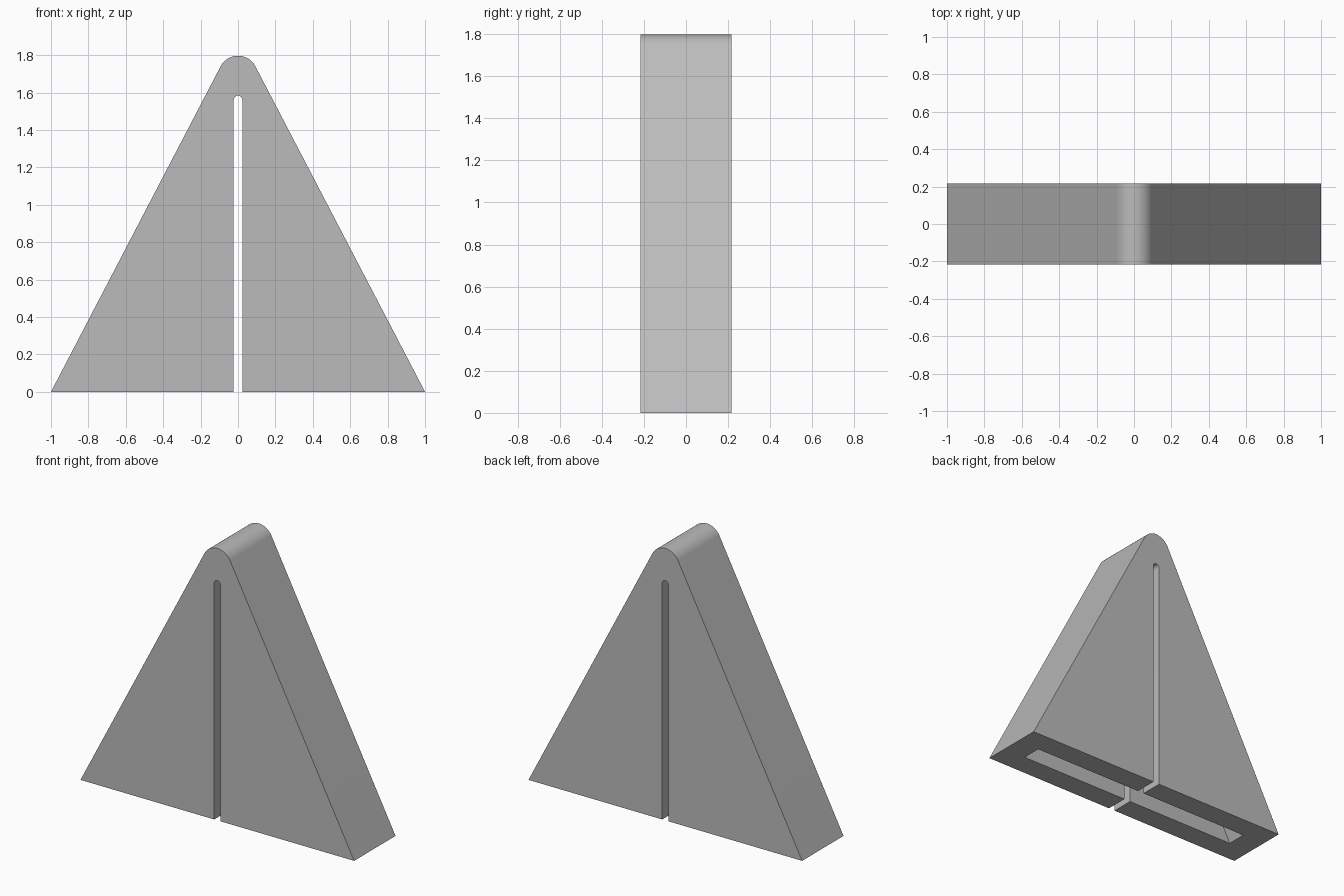
import bpy, bmesh, math

if "Cube" in bpy.data.objects:
    bpy.data.objects.remove(bpy.data.objects["Cube"])

HALF_W, HALF_D, HEIGHT = 1.0, 0.216, 1.797
TIP_R, SLOT_R = 0.105, 0.023
CAVITY_W, CAVITY_D = 0.837, 0.066

grey = bpy.data.materials.new("grey")
grey.diffuse_color = (0.5, 0.5, 0.5, 1)
grey.use_nodes = True
grey.node_tree.nodes["Principled BSDF"].inputs["Base Color"].default_value = grey.diffuse_color


def arc(cz, r, start, steps):
    """Arc over the top of a circle at x = 0, from the right side to the left."""
    return [(r * math.cos(a), cz + r * math.sin(a))
            for a in (start + (math.pi - 2 * start) * i / steps for i in range(steps + 1))]


def rounded_wedge(half_w, cz, r, steps):
    """Triangle whose straight sides run tangent into a rounded tip."""
    start = math.atan2(cz, half_w) - math.acos(r / math.hypot(half_w, cz))
    # tangent point direction as seen from the arc centre
    start = math.acos(r / math.hypot(half_w, cz)) - math.atan2(cz, half_w)
    return [(-half_w, 0), (half_w, 0)] + arc(cz, r, start, steps)


def extrude(name, profile, half_d):
    """Solid prism from an x-z profile, running along y."""
    bm = bmesh.new()
    face = bm.faces.new([bm.verts.new((x, -half_d, z)) for x, z in profile])
    out = bmesh.ops.extrude_face_region(bm, geom=[face])
    verts = [v for v in out["geom"] if isinstance(v, bmesh.types.BMVert)]
    bmesh.ops.translate(bm, verts=verts, vec=(0, 2 * half_d, 0))
    bmesh.ops.recalc_face_normals(bm, faces=bm.faces[:])
    mesh = bpy.data.meshes.new(name)
    bm.to_mesh(mesh)
    bm.free()
    mesh.materials.append(grey)
    obj = bpy.data.objects.new(name, mesh)
    bpy.context.collection.objects.link(obj)
    return obj


# Wedge body with rounded ridge
body = extrude("wedge_body", rounded_wedge(HALF_W, HEIGHT - TIP_R, TIP_R, 32), HALF_D)

# Wedge-shaped pocket open at the base, sides parallel to the body
slot_top = 1.583
pocket = rounded_wedge(CAVITY_W, slot_top - SLOT_R, SLOT_R, 12)
slope = pocket[2][1] / (CAVITY_W - pocket[2][0])
low = CAVITY_W + 0.1 / slope
pocket[0], pocket[1] = (-low, -0.1), (low, -0.1)
pocket_cutter = extrude("pocket_cutter", pocket, CAVITY_D)

# Narrow slot through front and back with a round top
slot = [(-SLOT_R, -0.15), (SLOT_R, -0.15)] + arc(slot_top - SLOT_R + 0.001, SLOT_R, 0, 12)
slot_cutter = extrude("slot_cutter", slot, HALF_D + 0.1)

bpy.context.view_layer.objects.active = body
body.select_set(True)
for cutter in (pocket_cutter, slot_cutter):
    cutter.hide_render = True
    mod = body.modifiers.new(cutter.name, "BOOLEAN")
    mod.operation, mod.solver, mod.object = "DIFFERENCE", "EXACT", cutter
    bpy.ops.object.modifier_apply(modifier=mod.name)
    bpy.data.objects.remove(cutter)

bpy.ops.object.shade_smooth_by_angle(angle=math.radians(30))
